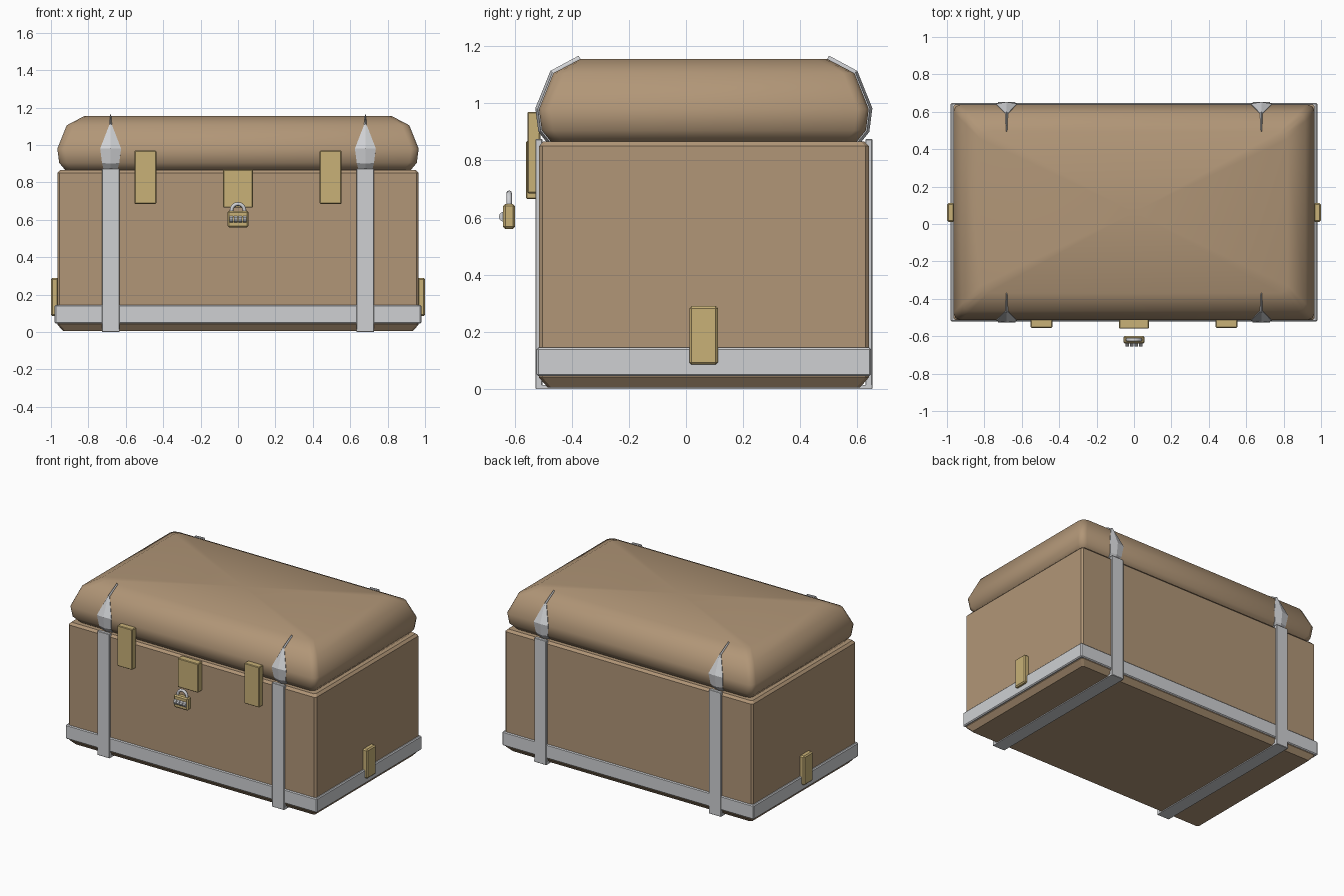
import bpy, bmesh, math
from mathutils import Vector, Matrix

cube = bpy.data.objects.get("Cube")
if cube:
    bpy.data.objects.remove(cube, do_unlink=True)

CY = 0.0625          # chest centre in depth
HX, HY = 0.966, 0.577  # half width and half depth of the chest


def material(name, rgb):
    m = bpy.data.materials.new(name)
    m.use_nodes = True
    m.diffuse_color = (*rgb, 1)
    m.node_tree.nodes["Principled BSDF"].inputs["Base Color"].default_value = (*rgb, 1)
    return m


leather = material("tan leather", (0.44, 0.305, 0.185))
metal = material("grey metal", (0.62, 0.63, 0.65))
brass = material("brass", (0.58, 0.44, 0.185))


def finish(bm, name, mat, smooth=False):
    bmesh.ops.recalc_face_normals(bm, faces=bm.faces)
    me = bpy.data.meshes.new(name)
    bm.to_mesh(me)
    bm.free()
    me.materials.append(mat)
    if smooth:
        me.shade_smooth()
    ob = bpy.data.objects.new(name, me)
    bpy.context.collection.objects.link(ob)
    return ob


def box(name, mat, lo, hi, bevel=0.0):
    lo, hi = Vector(lo), Vector(hi)
    bm = bmesh.new()
    bmesh.ops.create_cube(bm, size=1)
    for v in bm.verts:
        v.co = (lo + hi) / 2 + v.co * (hi - lo)
    if bevel:
        bmesh.ops.bevel(bm, geom=bm.edges[:], offset=bevel, segments=1, affect='EDGES')
    return finish(bm, name, mat)


def bridge(bm, rings):
    for a, b in zip(rings, rings[1:]):
        for i in range(len(a)):
            j = (i + 1) % len(a)
            bm.faces.new((a[i], a[j], b[j], b[i]))


def loft(name, mat, levels, corner, steps, smooth=False):
    """Stack rounded rectangles given as (inset, height)."""
    bm = bmesh.new()
    rings = []
    for inset, z in levels:
        ring = []
        for k, (sx, sy) in enumerate(((1, 1), (-1, 1), (-1, -1), (1, -1))):
            for s in range(steps + 1):
                a = math.pi / 2 * (k + s / steps)
                x = sx * (HX - inset - corner) + corner * math.cos(a)
                y = sy * (HY - inset - corner) + corner * math.sin(a)
                ring.append(bm.verts.new((x, y + CY, z)))
        rings.append(ring)
    bridge(bm, rings)
    bm.faces.new(rings[0])
    top = bm.faces.new(rings[-1])
    if smooth:
        bmesh.ops.poke(bm, faces=[top])
    return finish(bm, name, mat, smooth)


# Trunk body and padded lid
loft("chest_body", leather, [(0.03, 0.006), (0, 0.04), (0, 0.85), (0.015, 0.866)], 0.012, 1)
LID = [(0.045, 0.862), (0.01, 0.905), (0, 0.98), (0.05, 1.105), (0.145, 1.155)]
loft("padded_lid", leather, LID, 0.04, 2, True)

# Metal band round the base
box("base_band", metal, (-0.98, CY - 0.585, 0.045), (0.98, CY + 0.585, 0.145), 0.006)


def strap_tip(name, x, side):
    """Leaf-shaped strap end that follows the lid and ends in a spike."""
    widths = (0.035, 0.046, 0.056, 0.007, 0.003)
    path = [Vector((0, HY - inset, z)) for inset, z in LID]
    bm = bmesh.new()
    rings = []
    for i, (p, w) in enumerate(zip(path, widths)):
        t = (path[min(i + 1, len(path) - 1)] - path[max(i - 1, 0)]).normalized()
        n = Vector((0, t.z, -t.y))
        ring = []
        for u, h in ((-1, -0.01), (-1, 0.004), (0, 0.013), (1, 0.004), (1, -0.01)):
            q = p + n * h
            ring.append(bm.verts.new((x + u * w, CY + side * q.y, q.z)))
        rings.append(ring)
    bridge(bm, rings)
    bm.faces.new(rings[0])
    bm.faces.new(rings[-1])
    return finish(bm, name, metal)


# Straps: front, back and underside, with tips on the lid
for label, sx in (("left", 1), ("right", -1)):
    x = 0.681 * sx
    a, b = x - 0.047, x + 0.047
    for face, side in (("front", -1), ("back", 1)):
        ys = sorted((CY + side * 0.565, CY + side * 0.59))
        box(f"{label}_{face}_strap", metal, (a, ys[0], 0), (b, ys[1], 0.875), 0.003)
        strap_tip(f"{label}_{face}_strap_tip", x, side)
    box(f"{label}_bottom_strap", metal, (a, CY - 0.588, 0), (b, CY + 0.588, 0.014))

    # Brass front clasp and side plate
    c = 0.495 * sx
    box(f"{label}_clasp", brass, (c - 0.058, -0.555, 0.685), (c + 0.058, -0.51, 0.97), 0.004)
    xs = sorted((sx * 0.96, sx))
    box(f"{label}_side_plate", brass, (xs[0], 0.012, 0.085), (xs[1], 0.112, 0.29), 0.008)

# Lock plate and hanging padlock
box("lock_plate", brass, (-0.08, -0.56, 0.665), (0.08, -0.51, 0.868), 0.004)
box("padlock_body", brass, (-0.056, -0.64, 0.56), (0.056, -0.598, 0.648), 0.008)

bm = bmesh.new()
arch = [(-0.035, 0.63)]
arch += [(-0.035 * math.cos(math.pi * i / 8), 0.65 + 0.035 * math.sin(math.pi * i / 8)) for i in range(9)]
arch += [(0.035, 0.63)]
rings = []
for x, z in arch:
    d = Vector((x, 0, max(z - 0.65, 0))).normalized()
    rings.append([bm.verts.new(Vector((x, -0.619, z)) + 0.01 * (math.cos(t) * d + Vector((0, math.sin(t), 0))))
                  for t in (math.tau * k / 8 for k in range(8))])
bridge(bm, rings)
bm.faces.new(rings[0])
bm.faces.new(rings[-1])
finish(bm, "padlock_shackle", metal, True)

# Combination dials
for i in range(4):
    bm = bmesh.new()
    place = Matrix.Translation((-0.036 + 0.024 * i, -0.637, 0.603)) @ Matrix.Rotation(math.pi / 2, 4, 'Y')
    bmesh.ops.create_cone(bm, cap_ends=True, segments=10, radius1=0.018, radius2=0.018, depth=0.02, matrix=place)
    finish(bm, f"padlock_dial_{i + 1}", metal)
